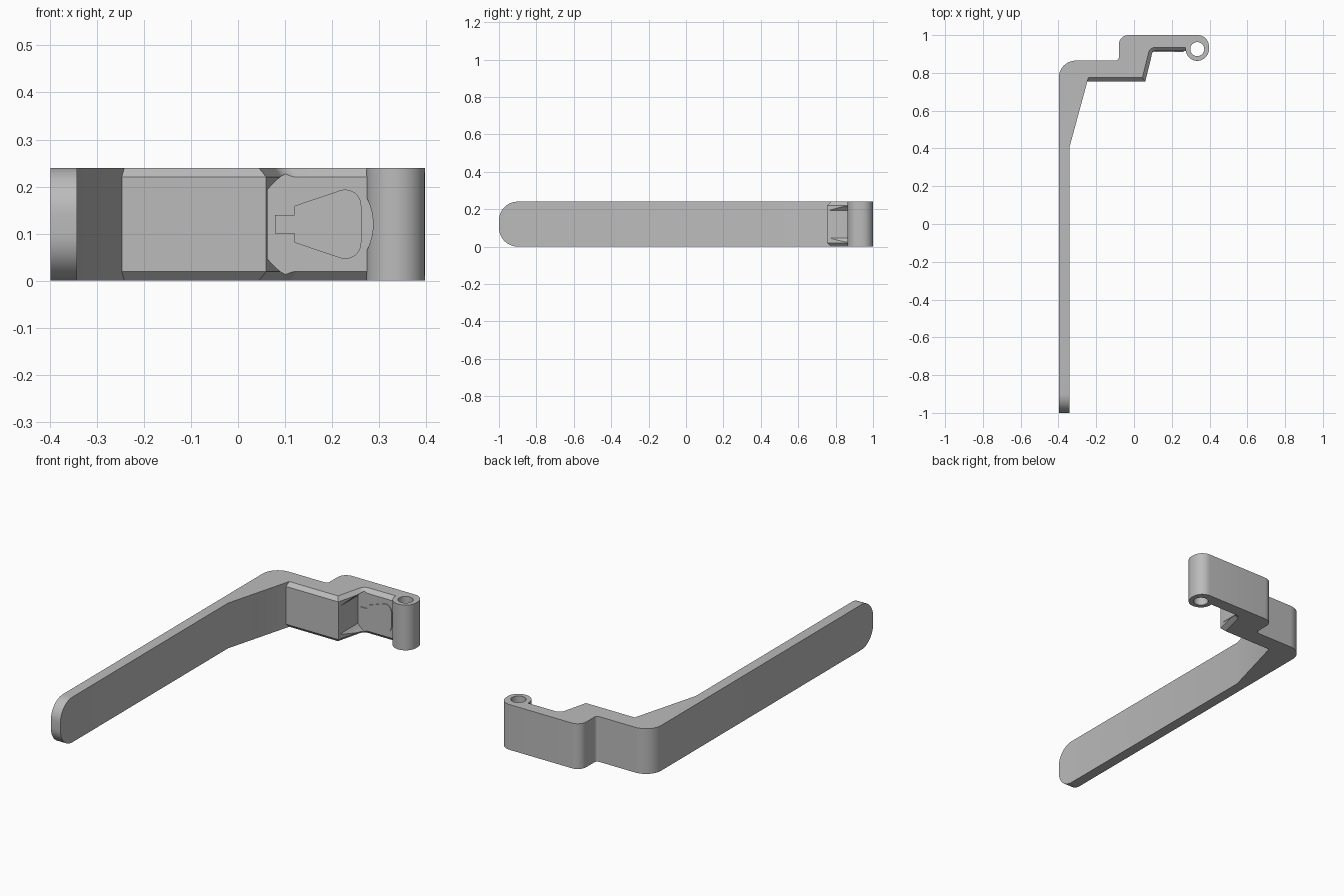
import bpy, bmesh, math
from mathutils import Vector

cube = bpy.data.objects.get("Cube")
if cube:
    bpy.data.objects.remove(cube, do_unlink=True)

grey = bpy.data.materials.new("plain_grey")
grey.use_nodes = True
grey.diffuse_color = (0.5, 0.5, 0.5, 1)
grey.node_tree.nodes["Principled BSDF"].inputs["Base Color"].default_value = (0.5, 0.5, 0.5, 1)

HEIGHT = 0.24
MID = HEIGHT / 2


def rounded(corners, steps=10):
    """Closed outline from (x, y, radius) corners, each replaced by an arc."""
    out = []
    for i, (x, y, r) in enumerate(corners):
        p = Vector((x, y))
        if not r:
            out.append(p)
            continue
        a = (Vector(corners[i - 1][:2]) - p).normalized()
        b = (Vector(corners[(i + 1) % len(corners)][:2]) - p).normalized()
        half = a.angle(b) / 2
        centre = p + (a + b).normalized() * r / math.sin(half)
        start = p + a * r / math.tan(half) - centre
        end = p + b * r / math.tan(half) - centre
        sweep = start.angle(end)
        for k in range(steps + 1):
            t = k / steps
            out.append(centre + (start * math.sin((1 - t) * sweep)
                                 + end * math.sin(t * sweep)) / math.sin(sweep))
    return out


def loft(name, rings):
    """Solid through a stack of matching point rings."""
    bm = bmesh.new()
    loops = [[bm.verts.new(p) for p in ring] for ring in rings]
    n = len(loops[0])
    for low, high in zip(loops, loops[1:]):
        for i in range(n):
            j = (i + 1) % n
            bm.faces.new((low[i], low[j], high[j], high[i]))
    bm.faces.new(loops[0])
    bm.faces.new(loops[-1])
    bmesh.ops.recalc_face_normals(bm, faces=bm.faces)
    mesh = bpy.data.meshes.new(name)
    bm.to_mesh(mesh)
    bm.free()
    mesh.materials.append(grey)
    obj = bpy.data.objects.new(name, mesh)
    bpy.context.collection.objects.link(obj)
    return obj


def prism_y(name, outline, y0, y1):
    return loft(name, [[(p[0], y, p[1]) for p in outline] for y in (y0, y1)])


def activate(obj):
    bpy.ops.object.select_all(action='DESELECT')
    obj.select_set(True)
    bpy.context.view_layer.objects.active = obj


def cut(obj, cutter):
    cutter.hide_render = True
    mod = obj.modifiers.new("cut", 'BOOLEAN')
    mod.operation = 'DIFFERENCE'
    mod.solver = 'EXACT'
    mod.object = cutter
    activate(obj)
    bpy.ops.object.modifier_apply(modifier=mod.name)
    bpy.data.objects.remove(cutter, do_unlink=True)


# Barrel and lever dimensions
BX, BY, BR = 0.335, 0.926, 0.062
END_R = 0.1
CHAMFER = 0.02


def layer(z):
    """Plan outline at height z: chamfered inner edges, rounded lever tip."""
    edge = min(z, HEIGHT - z)
    c = max(0, CHAMFER - edge)
    d = max(0, END_R - edge)
    tip = -1 + END_R - math.sqrt(END_R ** 2 - d ** 2)
    front, floor = 0.755 + c, 0.915 + c
    wall = lambda y: 0.06 - 1.03 * c + 0.25 * (y - 0.755)
    corners = [(-0.398, tip, 0), (-0.398, 0.865, 0.09), (-0.08, 0.865, 0.018),
               (-0.08, 1, 0.05), (0.397, 1, 0.06)]
    sweep = math.pi + math.asin((floor - BY) / BR)
    for k in range(33):
        a = -sweep * k / 32
        corners.append((BX + BR * math.cos(a), BY + BR * math.sin(a), 0))
    corners += [(wall(floor), floor, 0.035), (wall(front), front, 0),
                (-0.247 + 0.271 * c, front, 0), (-0.342, 0.405, 0), (-0.342, tip, 0)]
    return [(p.x, p.y, z) for p in rounded(corners)]


# Handle body: stacked outlines
lower = [END_R * (1 - math.cos(math.pi / 2 * k / 12)) for k in range(13)]
lower = sorted(lower + [CHAMFER])
heights = lower + [HEIGHT - z for z in reversed(lower)]
body = loft("handle_body", [layer(z) for z in heights])

# Pin hole through the barrel
ring = [math.tau * k / 48 for k in range(48)]
cut(body, loft("pin_hole_cutter",
               [[(BX + 0.037 * math.cos(a), BY + 0.037 * math.sin(a), z) for a in ring]
                for z in (-0.1, HEIGHT + 0.1)]))

# Round pocket with one flat side
PX, PR = 0.163, 0.124
limit = math.acos((0.063 - PX) / PR)
arc = [limit * (k / 24 - 1) for k in range(49)]
pocket = [(PX + PR * math.cos(a), MID + PR * math.sin(a)) for a in arc]
cut(body, prism_y("pocket_cutter", pocket, 0.7, 0.9149))

# Thin raised plate on the pocket floor
half = [(0.079, 0.02, 0), (0.12, 0.02, 0), (0.12, 0.039, 0), (0.262, 0.087, 0.034)]
corners = [(x, MID + h, r) for x, h, r in half]
corners += [(x, MID - h, r) for x, h, r in reversed(half)]
plate = prism_y("pocket_plate", rounded(corners), 0.911, 0.918)

for obj in (body, plate):
    activate(obj)
    bpy.ops.object.shade_smooth_by_angle(angle=math.radians(25))
